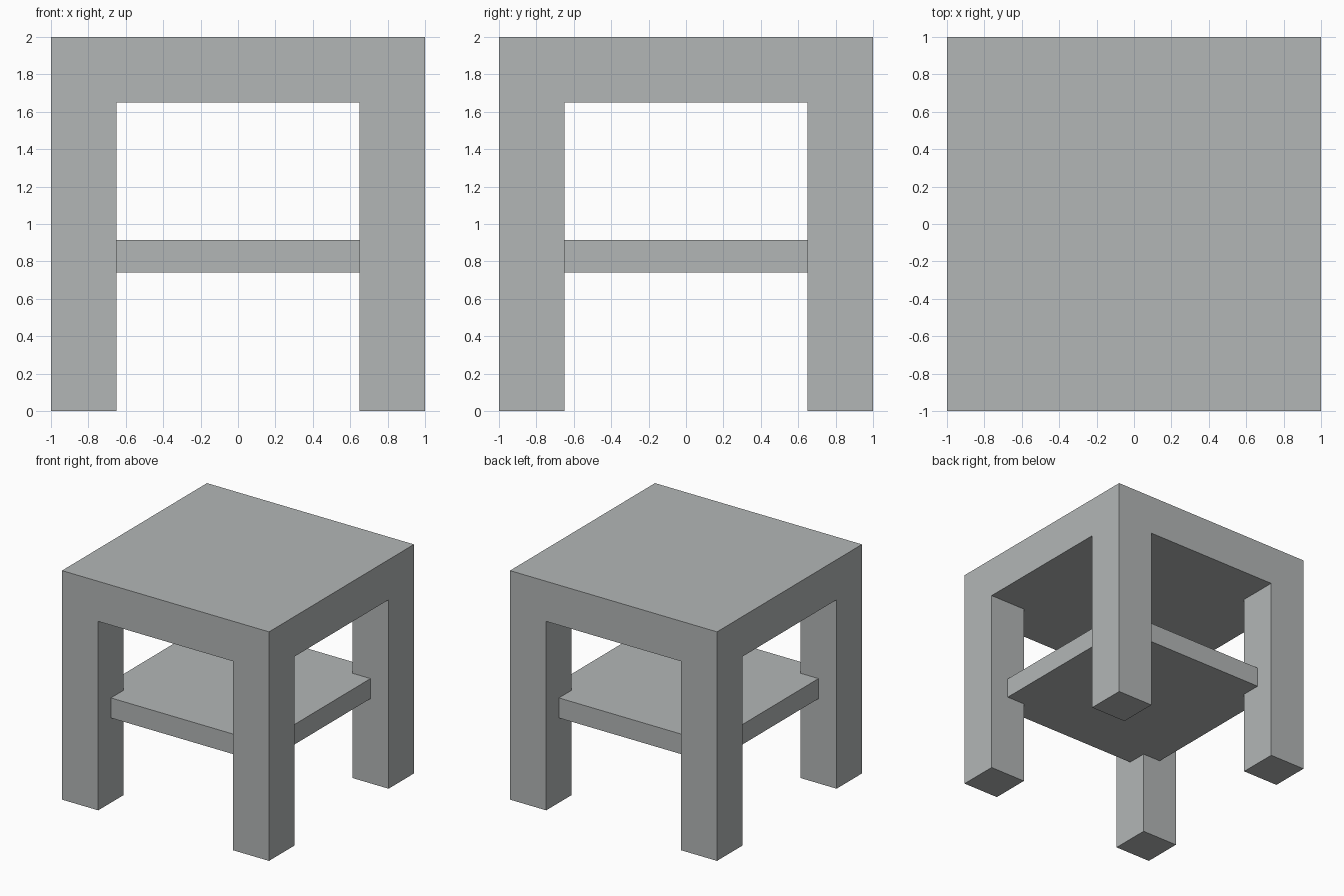
import bpy
import bmesh

HALF, LEG, HEIGHT, APRON = 1.0, 0.35, 2.0, 1.65
SHELF_HALF, SHELF_LOW, SHELF_HIGH = 0.825, 0.74, 0.915

cube = bpy.data.objects.get("Cube")
if cube:
    bpy.data.objects.remove(cube, do_unlink=True)

# Single painted finish
grey = bpy.data.materials.new("light_grey")
grey.use_nodes = True
colour = (0.45, 0.47, 0.47, 1)
grey.diffuse_color = colour
grey.node_tree.nodes["Principled BSDF"].inputs["Base Color"].default_value = colour


def add_object(name, bm):
    bmesh.ops.recalc_face_normals(bm, faces=bm.faces)
    mesh = bpy.data.meshes.new(name)
    bm.to_mesh(mesh)
    bm.free()
    mesh.materials.append(grey)
    obj = bpy.data.objects.new(name, mesh)
    bpy.context.collection.objects.link(obj)
    return obj


def box(half, low, high):
    bm = bmesh.new()
    bmesh.ops.create_cube(bm, size=2)
    for v in bm.verts:
        v.co = (v.co.x * half, v.co.y * half, high if v.co.z > 0 else low)
    return bm


# Thick top, sliced along the leg lines, with its corners extruded into legs
bm = box(HALF, APRON, HEIGHT)
inner = HALF - LEG
for normal in ((1, 0, 0), (0, 1, 0)):
    for side in (-inner, inner):
        bmesh.ops.bisect_plane(bm, geom=bm.verts[:] + bm.edges[:] + bm.faces[:],
                               plane_co=[side * n for n in normal], plane_no=normal)
bm.normal_update()
corners = [f for f in bm.faces if f.normal.z < -0.5
           and min(abs(c) for c in f.calc_center_median().xy) > inner]
for face in corners:
    foot = bmesh.ops.extrude_discrete_faces(bm, faces=[face])["faces"][0]
    for v in foot.verts:
        v.co.z = 0
bmesh.ops.remove_doubles(bm, verts=bm.verts, dist=0.0001)
# Merge the slicing lines back into broad flat faces
bmesh.ops.dissolve_limit(bm, angle_limit=0.01, verts=bm.verts, edges=bm.edges)
add_object("table_top_and_legs", bm)

# Lower shelf, its corners let into the legs
add_object("lower_shelf", box(SHELF_HALF, SHELF_LOW, SHELF_HIGH))
